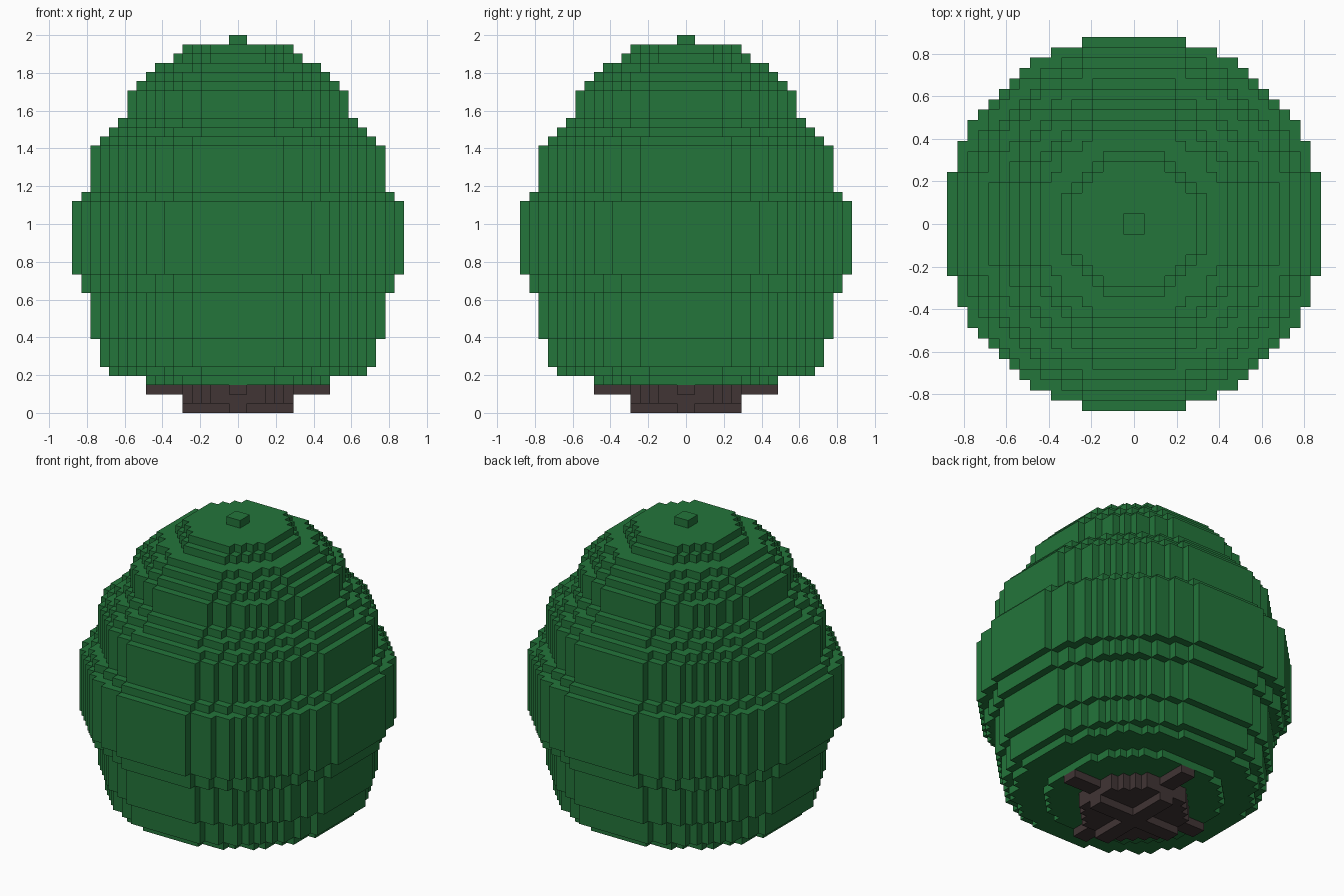
import bpy, bmesh, math

cube = bpy.data.objects.get("Cube")
if cube:
    bpy.data.objects.remove(cube, do_unlink=True)

UNIT = 2 / 41  # edge of one block


def material(name, color):
    mat = bpy.data.materials.new(name)
    mat.use_nodes = True
    mat.diffuse_color = color
    bsdf = next(n for n in mat.node_tree.nodes if n.type == 'BSDF_PRINCIPLED')
    bsdf.inputs["Base Color"].default_value = color
    return mat


def disc(radius, slack=0.2):
    """Half widths of a blocky disc, one per row from the middle outwards."""
    limit = radius + slack
    rows = []
    for row in range(radius):
        reach = math.sqrt(limit ** 2 - (row + 0.5) ** 2)
        rows.append(int(reach + 0.5))
    return rows


def cross(arm):
    """Half widths of a thin plus shape, two blocks wide."""
    return [arm] + [1] * (arm - 1)


def union(a, b):
    size = max(len(a), len(b))
    pad = lambda rows: rows + [0] * (size - len(rows))
    return [max(p, q) for p, q in zip(pad(a), pad(b))]


def outline(rows):
    """Stepped outline of a symmetric shape, counter-clockwise."""
    quarter = []
    for i, width in enumerate(rows):
        if i and width != rows[i - 1]:
            quarter.append((width, i))
        if i + 1 == len(rows) or rows[i + 1] != width:
            quarter.append((width, i + 1))
    half = [(x, -y) for x, y in reversed(quarter)] + quarter
    return half + [(-x, -y) for x, y in half]


def add_slab(bm, rows, bottom, top):
    points = outline(rows)
    rings = [[bm.verts.new((x * UNIT, y * UNIT, z * UNIT)) for x, y in points]
             for z in (bottom, top)]
    low, high = rings
    bm.faces.new(list(reversed(low)))
    bm.faces.new(high)
    for i in range(len(points)):
        j = (i + 1) % len(points)
        bm.faces.new((low[i], low[j], high[j], high[i]))


def build(name, slabs, start, mat):
    """Stack slabs of (rows, height in blocks) upwards from start."""
    bm = bmesh.new()
    z = start
    for rows, height in slabs:
        add_slab(bm, rows, z, z + height)
        z += height
    mesh = bpy.data.meshes.new(name)
    bm.to_mesh(mesh)
    bm.free()
    mesh.materials.append(mat)
    obj = bpy.data.objects.new(name, mesh)
    bpy.context.collection.objects.link(obj)
    return obj


leaf_green = material("leaf green", (0.017, 0.178, 0.043, 1))
bark_brown = material("bark brown", (0.052, 0.035, 0.035, 1))

# Trunk: root cross, round stump, then branching arms
build("trunk", [(cross(6), 1), (disc(6), 1), (union(disc(6), cross(10)), 1)],
      0, bark_brown)

# Canopy: (radius, height) of each band of leaves from the bottom up
bands = [(10, 1), (14, 1), (15, 3), (16, 5), (17, 2), (18, 8), (17, 1), (16, 5),
         (15, 1), (14, 1), (13, 1), (12, 3), (11, 1), (10, 1), (9, 1)]
slabs = [(disc(r), h) for r, h in bands]
slabs += [(disc(7, 0.05), 1), (disc(6), 1), (disc(1), 1)]
build("canopy", slabs, 3, leaf_green)
